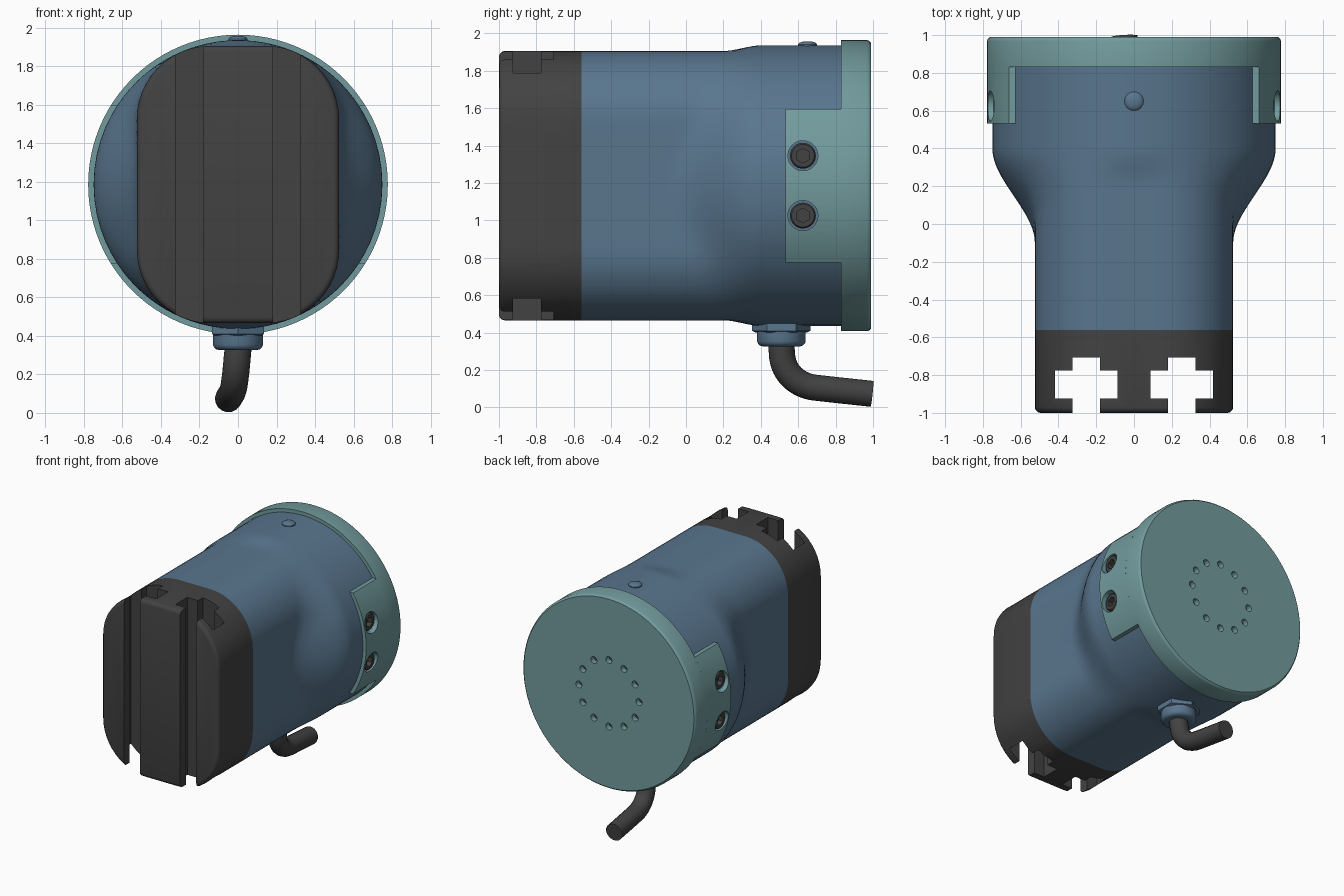
import bpy, bmesh
from math import sin, cos, pi, radians, ceil, sqrt, hypot

if "Cube" in bpy.data.objects:
    bpy.data.objects.remove(bpy.data.objects["Cube"])

CZ = 1.186          # height of the main axis
R_BODY, R_CAP = 0.75, 0.778


def material(name, rgb):
    m = bpy.data.materials.new(name)
    m.diffuse_color = (*rgb, 1)
    m.use_nodes = True
    m.node_tree.nodes["Principled BSDF"].inputs["Base Color"].default_value = m.diffuse_color
    return m


BLUE = material("blue_paint", (0.10, 0.18, 0.27))
TEAL = material("teal_paint", (0.17, 0.33, 0.34))
DARK = material("dark_rubber", (0.055, 0.055, 0.055))


def loft(name, rings, mat):
    """Closed skin over a stack of rings, capped at both ends."""
    bm = bmesh.new()
    rows = [[bm.verts.new(p) for p in r] for r in rings]
    n = len(rows[0])
    for a, b in zip(rows, rows[1:]):
        for i in range(n):
            j = (i + 1) % n
            bm.faces.new((a[i], a[j], b[j], b[i]))
    bm.faces.new(rows[0])
    bm.faces.new(rows[-1])
    bmesh.ops.recalc_face_normals(bm, faces=bm.faces)
    me = bpy.data.meshes.new(name)
    bm.to_mesh(me)
    bm.free()
    ob = bpy.data.objects.new(name, me)
    bpy.context.collection.objects.link(ob)
    me.materials.append(mat)
    return ob


def ring(axis, r, d, u, v, n=48, phase=0.0):
    """Ring at distance d along an axis; r is a number or a function of angle."""
    pts = []
    for i in range(n):
        a = 2 * pi * i / n + phase
        q = r(a) if callable(r) else r
        p, s = u + q * cos(a), v + q * sin(a)
        pts.append({'x': (d, p, s), 'y': (p, d, s), 'z': (p, s, d)}[axis])
    return pts


def turned(name, axis, profile, u, v, mat, n=48, phase=0.0):
    return loft(name, [ring(axis, r, d, u, v, n, phase) for r, d in profile], mat)


def activate(ob):
    bpy.ops.object.select_all(action='DESELECT')
    ob.select_set(True)
    bpy.context.view_layer.objects.active = ob


def cut(ob, cutters):
    activate(ob)
    for c in cutters:
        c.hide_render = True
        m = ob.modifiers.new("cut", 'BOOLEAN')
        m.operation, m.solver, m.object = 'DIFFERENCE', 'EXACT', c
        bpy.ops.object.modifier_apply(modifier=m.name)


def rounded_rect(inset=0.0):
    r, pts = 0.38 - inset, []
    for sx, sz, a0 in ((1, 1, 0), (-1, 1, 90), (-1, -1, 180), (1, -1, 270)):
        for k in range(13):
            a = radians(a0 + 7.5 * k)
            pts.append((sx * 0.145 + r * cos(a), sz * 0.34 + r * sin(a)))
    out = []
    for p, q in zip(pts, pts[1:] + pts[:1]):
        n = max(1, ceil(hypot(q[0] - p[0], q[1] - p[1]) / 0.06))
        out += [(p[0] + (q[0] - p[0]) * k / n, p[1] + (q[1] - p[1]) * k / n) for k in range(n)]
    return out


# Dark mounting block with two T-slots
steps = [(0.03, -1.0), (0.015, -0.996), (0.004, -0.985), (0, -0.97), (0, -0.56)]
block = loft("mounting_block", [[(x, y, CZ + z) for x, z in rounded_rect(i)] for i, y in steps], DARK)
half = [(0.072, -1.1), (0.072, -0.925), (0.166, -0.925), (0.166, -0.775), (0.072, -0.775), (0.072, -0.708)]
slot = half + [(-x, y) for x, y in reversed(half)]
slots = [loft("slot_cutter", [[(s * 0.253 + x, y, z) for x, y in slot] for z in (0.2, 2.2)], DARK)
         for s in (-1, 1)]
cut(block, slots)


# Blue housing: rounded rectangle blending into a circle
def body_ring(y):
    pts = []
    for x, z in rounded_rect():
        d = hypot(x, z)
        up = (z / d) ** 2
        t = (y - (-0.10 + 0.30 * up)) / (0.50 - 0.30 * up)
        t = min(1, max(0, t))
        t = t * t * (3 - 2 * t)
        k = 1 - t + t * R_BODY / d
        pts.append((x * k, y, CZ + z * k))
    return pts


stations = [-0.56, -0.3] + [-0.1 + 0.025 * i for i in range(22)] + [0.6, 0.85]
housing = loft("housing", [body_ring(y) for y in stations], BLUE)

# Teal end cap with a circle of twelve holes
cap = turned("end_cap", 'y', [(R_CAP, 0.83), (R_CAP, 0.968), (0.774, 0.98), (0.764, 0.99)], 0, CZ, TEAL, 96)
cap_holes, smooth = [], []
for i in range(12):
    u, v = 0.27 * cos(i * pi / 6), CZ + 0.27 * sin(i * pi / 6)
    cap_holes.append(turned("vent_cutter", 'y', [(0.028, 0.93), (0.028, 1.1)], u, v, DARK, 16))
    smooth.append(turned("vent_plug", 'y', [(0.027, 0.92), (0.027, 0.945)], u, v, DARK, 16))
cut(cap, cap_holes)

# Side lugs with recessed socket screws
hexagon = lambda a: 0.034 / cos((a + pi / 6) % (pi / 3) - pi / 6)
screw_profile = [(0.069, 0.68), (0.069, 0.734), (0.061, 0.744), (hexagon, 0.744), (hexagon, 0.705)]
bores = []
for s in (-1, 1):
    rows = []
    for i in range(25):
        dz = -0.41 + 0.82 * i / 24
        o, n = s * sqrt(R_CAP ** 2 - dz * dz), s * sqrt(0.735 ** 2 - dz * dz)
        rows.append([(o, 0.533, CZ + dz), (o, 0.832, CZ + dz), (n, 0.832, CZ + dz), (n, 0.533, CZ + dz)])
    lug = loft("side_lug", rows, TEAL)
    pair = []
    for dz in (-0.16, 0.16):
        pair.append(turned("bore_cutter", 'x', [(0.08, s * 0.69), (0.08, s * 0.9)], 0.625, CZ + dz, DARK))
        smooth.append(turned("socket_screw", 'x', [(r, s * d) for r, d in screw_profile], 0.625, CZ + dz, DARK))
    cut(lug, pair)
    bores += pair
    smooth.append(lug)
cut(housing, bores)

# Indicator dome on top
smooth.append(turned("indicator_dome", 'z', [(0.05, 1.91), (0.05, 1.942), (0.043, 1.95), (0.03, 1.955),
                                             (0.012, 1.958)], 0, 0.65, BLUE, 32))

# Cable gland: hex nut and rounded collar
smooth.append(turned("gland_nut", 'z', [(0.14, 0.402), (0.156, 0.41), (0.156, 0.47)], 0, 0.51, BLUE, 6, pi / 6))
smooth.append(turned("gland_collar", 'z', [(0.13, 0.42), (0.13, 0.355), (0.125, 0.341), (0.115, 0.331),
                                           (0.10, 0.327), (0.06, 0.327)], 0, 0.51, BLUE))

# Bent cable
cu = bpy.data.curves.new("cable", 'CURVE')
cu.dimensions, cu.bevel_depth, cu.bevel_resolution = '3D', 0.07, 6
cu.use_fill_caps, cu.resolution_u = True, 14
sp = cu.splines.new('BEZIER')
path = [((0, 0.51, 0.38), (0, 0.51, 0.42), (0, 0.51, 0.34)),
        ((-0.004, 0.513, 0.29), (0, 0.51, 0.32), (-0.012, 0.515, 0.19)),
        ((-0.03, 0.69, 0.106), (-0.022, 0.59, 0.118), (-0.035, 0.76, 0.098)),
        ((-0.05, 0.994, 0.073), (-0.045, 0.9, 0.083), (-0.055, 1.06, 0.066))]
sp.bezier_points.add(len(path) - 1)
for bp, (co, left, right) in zip(sp.bezier_points, path):
    bp.handle_left_type = bp.handle_right_type = 'FREE'
    bp.co, bp.handle_left, bp.handle_right = co, left, right
cable = bpy.data.objects.new("cable", cu)
bpy.context.collection.objects.link(cable)
cu.materials.append(DARK)
activate(cable)
bpy.ops.object.convert(target='MESH')
smooth.append(bpy.context.view_layer.objects.active)

# Remove cutters, then smooth all but the sharp edges
for c in slots + cap_holes + bores:
    bpy.data.objects.remove(c)
for ob in smooth + [block, housing, cap]:
    activate(ob)
    bpy.ops.object.shade_smooth_by_angle(angle=radians(32))
